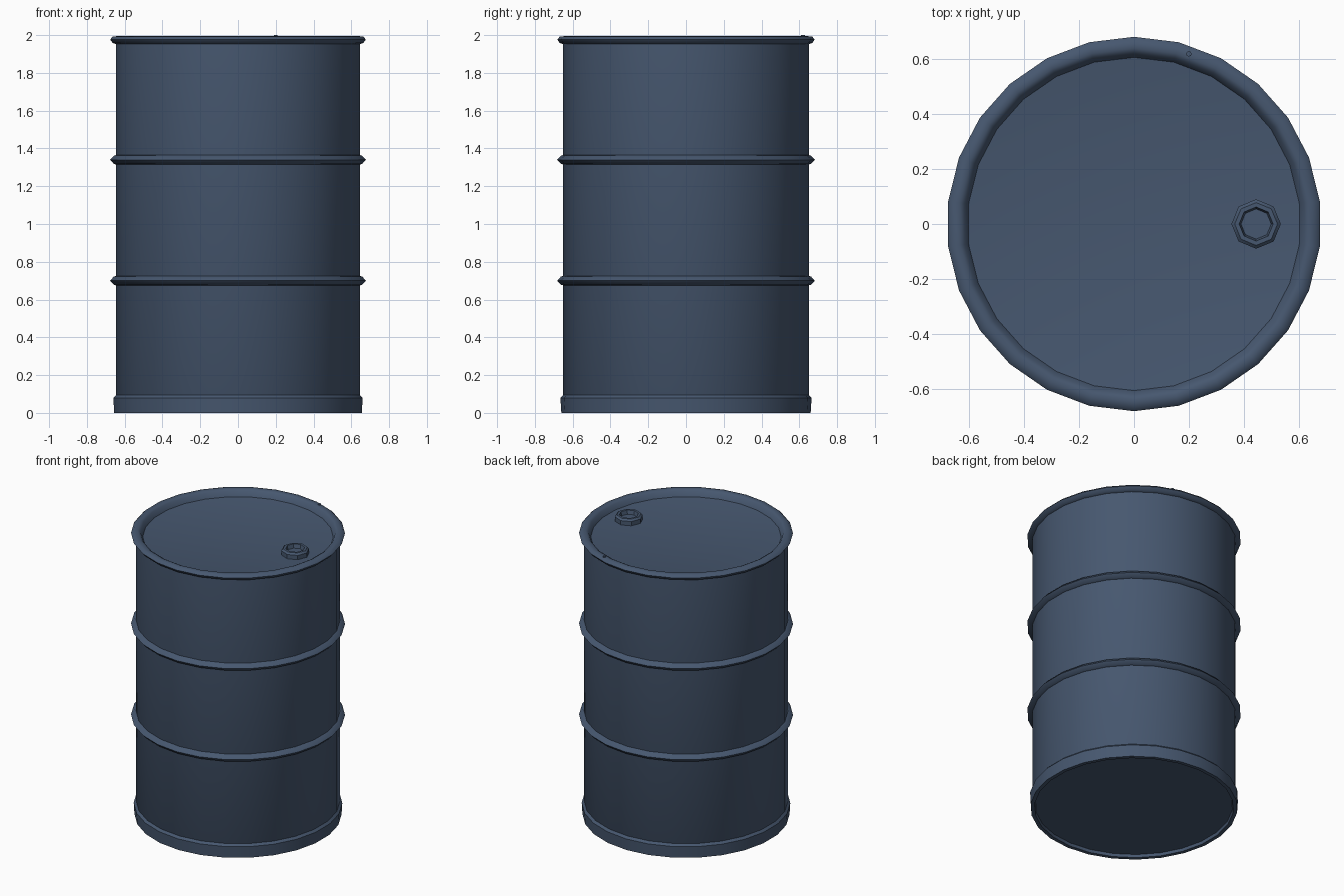
import bpy, bmesh, math

old = bpy.data.objects.get("Cube")
if old:
    bpy.data.objects.remove(old, do_unlink=True)

SIDES = 26
paint = bpy.data.materials.new("blue_grey_paint")
colour = (0.062, 0.096, 0.16, 1)
paint.diffuse_color = colour
paint.use_nodes = True
paint.node_tree.nodes["Principled BSDF"].inputs["Base Color"].default_value = colour


def lathe(name, profile, sides=SIDES, centre=(0, 0), closed=False, angle=40):
    """Spin (radius, height) points round a vertical axis; a zero radius makes a pole."""
    bm = bmesh.new()
    rings = []
    for r, z in profile:
        if r == 0:
            rings.append([bm.verts.new((*centre, z))] * sides)
            continue
        turns = [math.pi / 2 + math.tau * i / sides for i in range(sides)]
        rings.append([bm.verts.new((centre[0] + r * math.cos(a),
                                    centre[1] + r * math.sin(a), z)) for a in turns])
    pairs = list(zip(rings, rings[1:]))
    if closed:
        pairs.append((rings[-1], rings[0]))
    for low, high in pairs:
        for i in range(sides):
            j = (i + 1) % sides
            corners = dict.fromkeys((low[i], low[j], high[j], high[i]))
            bm.faces.new(list(corners))
    bmesh.ops.recalc_face_normals(bm, faces=bm.faces)
    mesh = bpy.data.meshes.new(name)
    bm.to_mesh(mesh)
    bm.free()
    mesh.materials.append(paint)
    obj = bpy.data.objects.new(name, mesh)
    bpy.context.collection.objects.link(obj)
    bpy.ops.object.select_all(action="DESELECT")
    obj.select_set(True)
    bpy.context.view_layer.objects.active = obj
    bpy.ops.object.shade_smooth_by_angle(angle=math.radians(angle))
    return obj


# Drum shell with recessed lid and base
lathe("drum_body", [(0, 0.02), (0.63, 0.02), (0.65, 0.05), (0.65, 1.96),
                    (0.61, 1.95), (0, 1.95)])

# Bottom hoop
lathe("bottom_hoop", [(0.63, 0.02), (0.635, 0), (0.66, 0), (0.665, 0.08),
                      (0.65, 0.095), (0.64, 0.05)], closed=True)

# Rolling hoops round the middle
for name, z in (("lower_rolling_hoop", 0.70), ("upper_rolling_hoop", 1.34)):
    lathe(name, [(0.645, z - 0.026), (0.662, z - 0.022), (0.682, z),
                 (0.662, z + 0.022), (0.645, z + 0.026)], closed=True, angle=60)

# Rolled top rim
lathe("top_rim", [(0.645, 1.95), (0.668, 1.958), (0.682, 1.977), (0.668, 1.992),
                  (0.64, 1.995), (0.622, 1.985), (0.605, 1.945)], closed=True, angle=60)

# Filler cap with a sunken socket
lathe("filler_cap", [(0.09, 1.945), (0.09, 1.98), (0.078, 1.992), (0.062, 1.992),
                     (0.055, 1.965), (0, 1.965)], sides=8, centre=(0.445, 0))
lathe("rim_seam", [(0.01, 1.99), (0.01, 2.0), (0, 2.0)], sides=8, centre=(0.2, 0.62))
